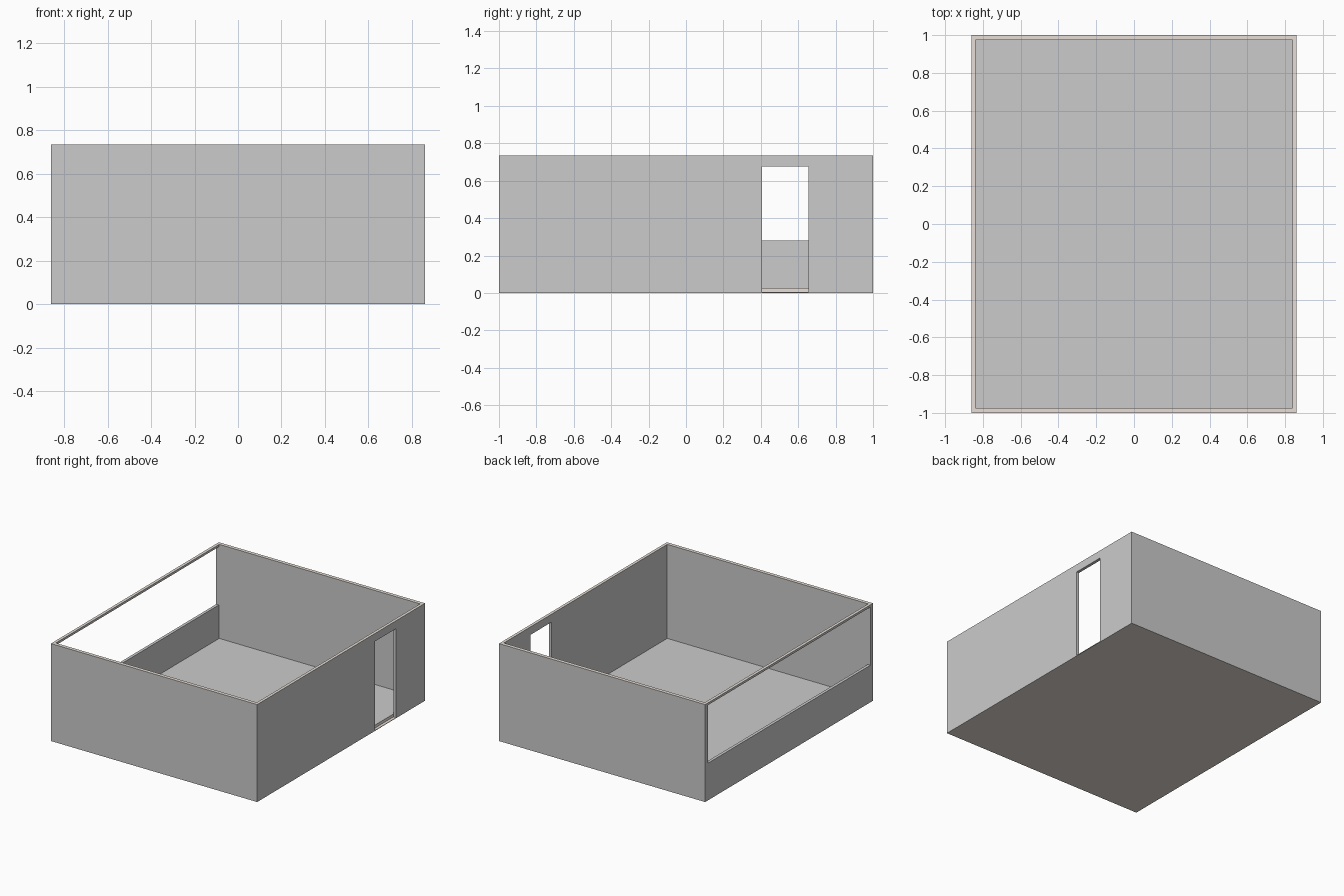
import bpy

if "Cube" in bpy.data.objects:
    bpy.data.objects.remove(bpy.data.objects["Cube"])

HX, HY, H = 0.86, 1.0, 0.735     # half width, half depth, wall height
IX, IY = 0.838, 0.973            # inner half sizes
FLOOR = 0.026

tan = bpy.data.materials.new("warm_tan")
tan.diffuse_color = (0.80, 0.73, 0.67, 1)
tan.use_nodes = True
tan.node_tree.nodes["Principled BSDF"].inputs["Base Color"].default_value = tan.diffuse_color
grey = bpy.data.materials.new("plain_grey")


def box(name, x, y, z):
    """Box from (min, max) ranges on each axis."""
    lo, hi = zip(x, y, z)
    bpy.ops.mesh.primitive_cube_add(
        size=1, location=[(a + b) / 2 for a, b in zip(lo, hi)])
    ob = bpy.context.object
    ob.name = name
    ob.scale = [b - a for a, b in zip(lo, hi)]
    bpy.ops.object.transform_apply(location=True, scale=True)
    return ob


def cut(target, cutter):
    """Subtract the cutter from the target and delete it."""
    cutter.hide_render = True
    mod = target.modifiers.new("cut", 'BOOLEAN')
    mod.operation = 'DIFFERENCE'
    mod.solver = 'EXACT'
    mod.object = cutter
    bpy.context.view_layer.objects.active = target
    bpy.ops.object.modifier_apply(modifier=mod.name)
    bpy.data.objects.remove(cutter)


def paint(ob, test):
    """Tan on the faces that pass the test, grey elsewhere."""
    ob.data.materials.clear()
    ob.data.materials.append(grey)
    ob.data.materials.append(tan)
    for p in ob.data.polygons:
        p.material_index = 1 if test(p) else 0


# Perimeter walls with doorway on the right and wide window on the left
walls = box("walls", (-HX, HX), (-HY, HY), (0, H))
cut(walls, box("cavity_cutter", (-IX, IX), (-IY, IY), (-0.1, H + 0.1)))
cut(walls, box("door_cutter", (IX - 0.05, HX + 0.1), (0.405, 0.655), (0.004, 0.675)))
cut(walls, box("window_cutter", (-HX - 0.1, -IX + 0.05), (-0.968, 0.968), (0.28, 0.718)))
paint(walls, lambda p: abs(p.normal.z) > 0.9 and
      (p.center.z < 0.01 or p.center.z > H - 0.005))

# Floor slab inside the walls, tan underside and edges
floor = box("floor", (-IX, IX), (-IY, IY), (0, FLOOR))
paint(floor, lambda p: p.normal.z < 0.5)
